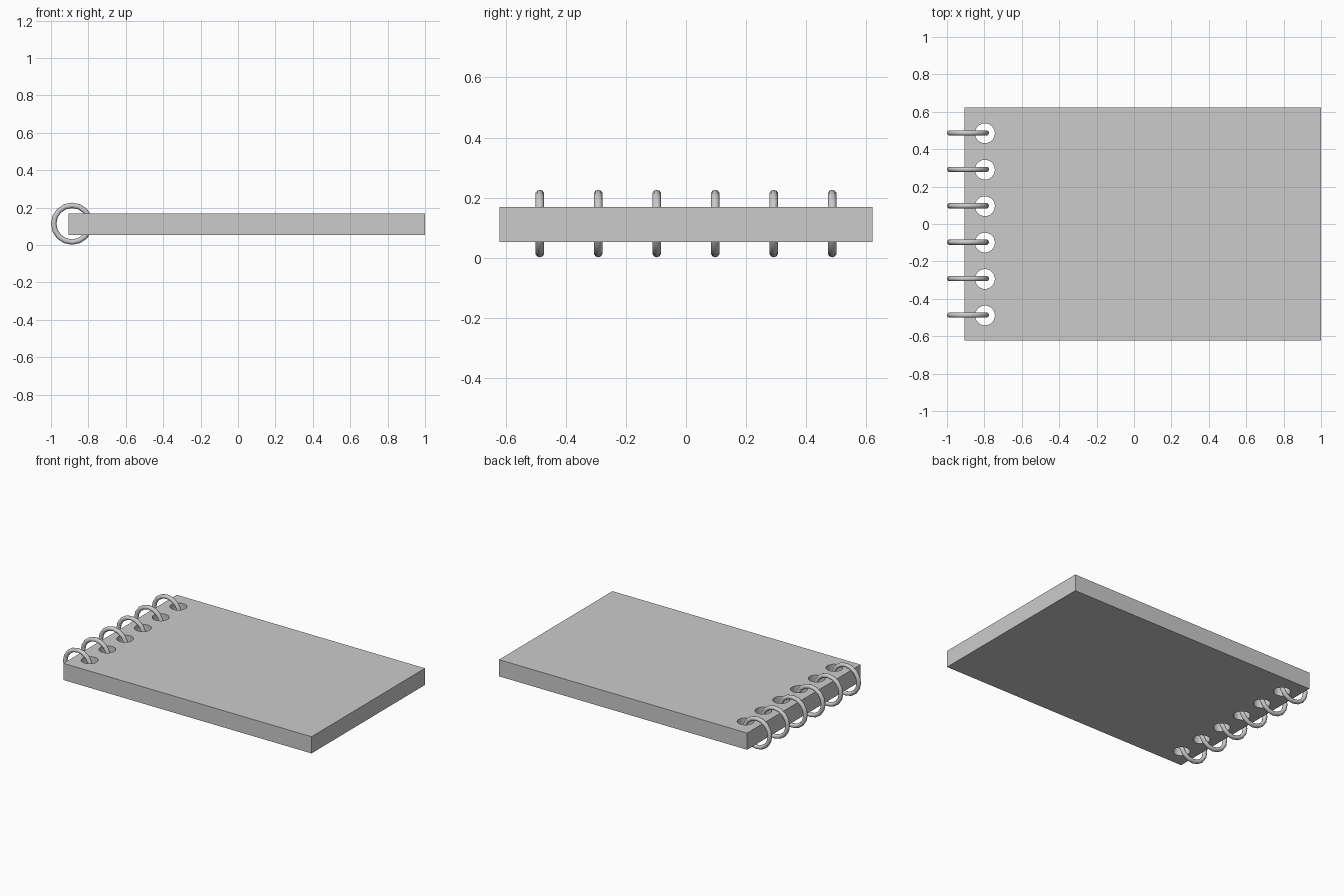
import bpy
from math import cos, sin, pi, radians

if "Cube" in bpy.data.objects:
    bpy.data.objects.remove(bpy.data.objects["Cube"])

RING_Y = [(i - 2.5) * 0.1948 for i in range(6)]
X0, X1, HALF_Y = -0.905, 1.0, 0.622
MID_Z, HALF_T = 0.11, 0.058
HOLE_X, HOLE_R = -0.797, 0.053


def add_loop(curve, points):
    s = curve.splines.new('POLY')
    s.points.add(len(points) - 1)
    for p, (x, y) in zip(s.points, points):
        p.co = (x, y, 0, 1)
    s.use_cyclic_u = True


# Page block: punched rectangular outline, extruded
outline = bpy.data.curves.new("page_block", 'CURVE')
outline.dimensions = '2D'
outline.fill_mode = 'BOTH'
outline.extrude = HALF_T
add_loop(outline, [(X0, -HALF_Y), (X1, -HALF_Y), (X1, HALF_Y), (X0, HALF_Y)])
for y in RING_Y:
    add_loop(outline, [(HOLE_X + HOLE_R * cos(2 * pi * k / 32),
                        y - 0.002 + HOLE_R * sin(2 * pi * k / 32)) for k in range(32)])
block = bpy.data.objects.new("page_block", outline)
block.location.z = MID_Z
bpy.context.collection.objects.link(block)
bpy.context.view_layer.objects.active = block
block.select_set(True)
bpy.ops.object.convert(target='MESH')
bpy.ops.object.shade_smooth_by_angle(angle=radians(30))

# Binding rings through the holes
for i, y in enumerate(RING_Y):
    bpy.ops.mesh.primitive_torus_add(
        major_radius=0.098, minor_radius=0.0145, major_segments=16, minor_segments=10,
        location=(-0.8875, y, 0.1135), rotation=(pi / 2, 0, 0))
    ring = bpy.context.object
    ring.name = f"binding_ring_{i + 1}"
    bpy.ops.object.shade_smooth_by_angle(angle=radians(40))
